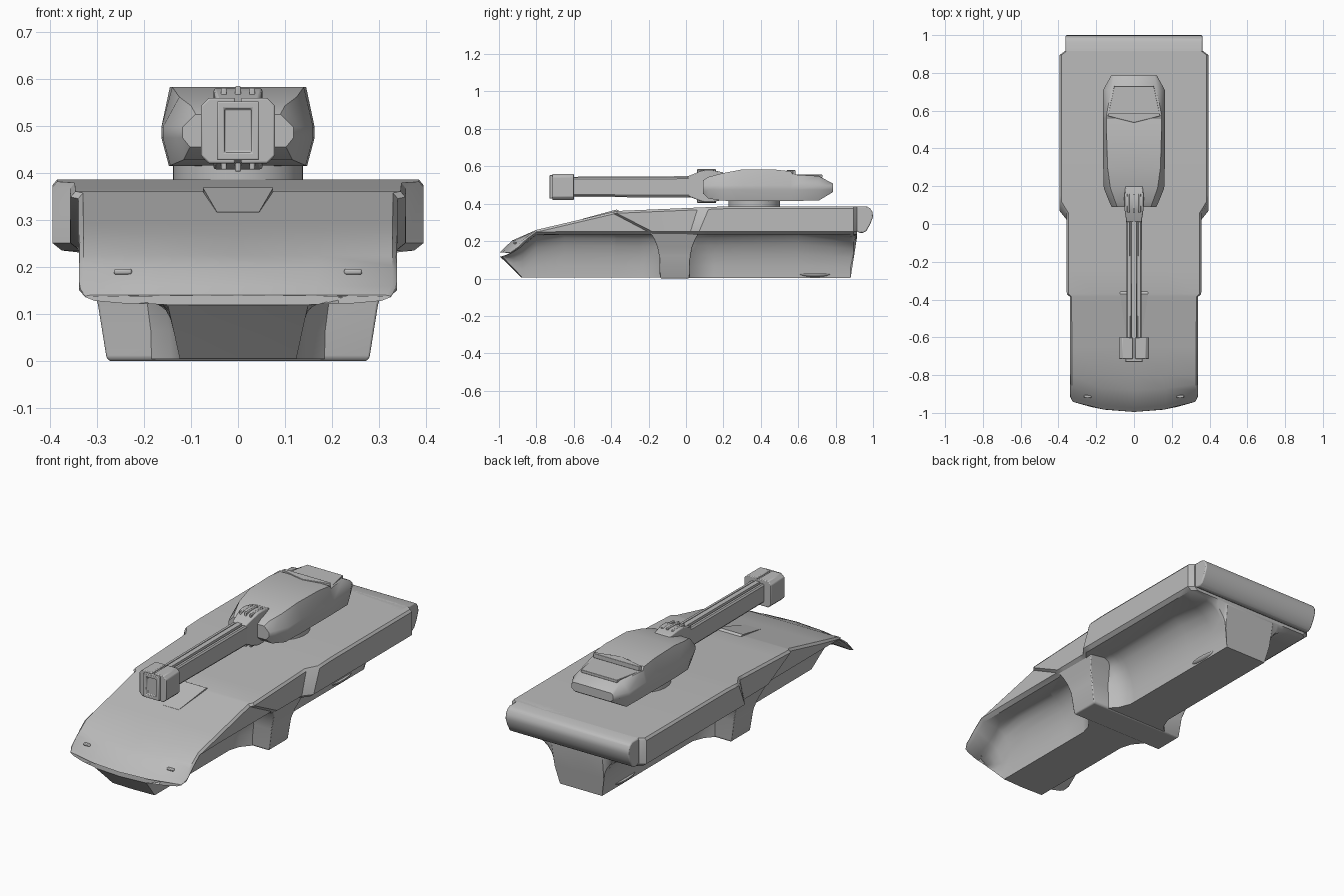
import bpy, bmesh, math

if "Cube" in bpy.data.objects:
    bpy.data.objects.remove(bpy.data.objects["Cube"])

grey = bpy.data.materials.new("armour_grey")
grey.diffuse_color = (0.5, 0.5, 0.5, 1)
grey.use_nodes = True
grey.node_tree.nodes["Principled BSDF"].inputs["Base Color"].default_value = grey.diffuse_color


def finish(name, bm, bevel=0.0, angle=30):
    bmesh.ops.recalc_face_normals(bm, faces=bm.faces)
    me = bpy.data.meshes.new(name)
    bm.to_mesh(me)
    bm.free()
    me.materials.append(grey)
    ob = bpy.data.objects.new(name, me)
    bpy.context.collection.objects.link(ob)
    if bevel:
        mod = ob.modifiers.new("bevel", 'BEVEL')
        mod.width, mod.segments, mod.limit_method = bevel, 2, 'ANGLE'
    bpy.ops.object.select_all(action='DESELECT')
    ob.select_set(True)
    bpy.context.view_layer.objects.active = ob
    bpy.ops.object.shade_smooth_by_angle(angle=math.radians(angle))
    return ob


def loft(name, rings, **kw):
    """Skin closed rings of equal length and cap both ends."""
    bm = bmesh.new()
    rows = [[bm.verts.new(p) for p in r] for r in rings]
    n = len(rows[0])
    for a, b in zip(rows, rows[1:]):
        for i in range(n):
            j = (i + 1) % n
            bm.faces.new((a[i], a[j], b[j], b[i]))
    bm.faces.new(rows[0])
    bm.faces.new(rows[-1])
    return finish(name, bm, **kw)


def mirrored(half):
    """Close a half section whose first and last points lie on the centre."""
    return half + [(-x, y, z) for x, y, z in half[-2:0:-1]]


def rect(w, y0, y1, z0, z1):
    return [(-w, y0, z0), (w, y0, z0), (w, y1, z1), (-w, y1, z1)]


def block(name, x0, x1, y0, y1, z0, z1, **kw):
    rings = [[(x0, y, z0), (x1, y, z0), (x1, y, z1), (x0, y, z1)] for y in (y0, y1)]
    return loft(name, rings, **kw)


def lerp(a, b, t):
    return a + (b - a) * t


def along(keys, y):
    """Piecewise linear value at y, held constant past the ends."""
    if y <= keys[0][0]:
        return keys[0][1]
    for (ya, a), (yb, b) in zip(keys, keys[1:]):
        if y <= yb:
            return lerp(a, b, (y - ya) / (yb - ya))
    return keys[-1][1]


# Hull outlines along its length
deck = [(-0.995, 0.14), (-0.93, 0.203), (-0.8, 0.26), (-0.37, 0.361), (0.22, 0.386)]
keel = [(-0.995, 0.118), (-0.88, 0.005), (0.88, 0.003), (0.915, 0.225)]
ceiling = [(-0.995, 0.122), (-0.88, 0.18), (-0.8, 0.23), (-0.65, 0.25), (-0.1, 0.24), (0.1, 0.25),
           (0.6, 0.26), (0.88, 0.222), (0.915, 0.235)]
skirt = [(-0.995, 0.128), (-0.88, 0.2), (-0.8, 0.235)]
width = [(-0.995, 0.325), (-0.975, 0.338), (-0.385, 0.34), (-0.37, 0.356), (0.06, 0.358),
         (0.12, 0.395), (0.895, 0.394), (0.915, 0.366)]
slant = [(-0.65, 0), (-0.37, 0.19), (-0.1, 0), (0.12, -0.05), (0.22, 0)]


def hull_ring(y):
    """Keel, concave well, skirt and deck at one station."""
    zt, zb, zc, zs, ws = (along(k, y) for k in (deck, keel, ceiling, skirt, width))
    bend = min(1, max(0, (-0.8 - y) / 0.14)) * 0.06
    near = max(0, 1 - max(0, abs(y + 0.06) - 0.08) / 0.11)   # flare beside the cross pillar
    wk = 0.123 + 0.22 * min(zb, 0.12) + 0.06 * near ** 2
    xe = lerp(wk, ws, 0.5)
    well = []
    for k in range(7):
        a = k * math.pi / 12
        well.append((lerp(wk, xe, 1 - math.cos(a)), lerp(zb, zc, math.sin(a))))
    low, high = min(zs + 0.016, zt - 0.004), max(zt - 0.012, zs + 0.01)
    side = [(ws - 0.02, zs), (ws, low), (ws, high)]
    pts = [(0, zb)] + well + side + [(ws - 0.01, zt), (ws * 0.5, zt), (0, zt)]
    return mirrored([(x, y + bend * (x / 0.34) ** 2 + (along(slant, y) if i in (8, 9) else 0), z)
                     for i, (x, z) in enumerate(pts)])


stations = (-0.995, -0.975, -0.93, -0.88, -0.8, -0.65, -0.385, -0.37, -0.25, -0.19, -0.14, 0.02,
            0.06, 0.12, 0.15, 0.22, 0.6, 0.78, 0.88, 0.895, 0.915)
loft("hull", [hull_ring(y) for y in stations], angle=35)

# Cross pillar between the wheel wells: z, half width, half length
pillar = [(0, 0.274, 0.074), (0.008, 0.28, 0.08), (0.12, 0.298, 0.083),
          (0.17, 0.314, 0.094), (0.21, 0.33, 0.11), (0.25, 0.345, 0.133)]
loft("cross_pillar", [[(-w, -0.06 - d, z), (w, -0.06 - d, z), (w, -0.06 + d, z), (-w, -0.06 + d, z)]
                      for z, w, d in pillar], bevel=0.004, angle=40)

# Rounded stern box
stern = [(0.85, 0.386), (0.965, 0.386), (0.985, 0.375), (0.997, 0.355), (1.0, 0.33),
         (0.985, 0.29), (0.965, 0.255), (0.945, 0.243), (0.925, 0.245), (0.85, 0.29)]
loft("stern_box", [[(x, y, z) for y, z in stern] for x in (-0.362, 0.362)], bevel=0.006)

# Driver wedge on the sloping deck, steep at its back edge
loft("driver_wedge", [rect(w, y, y, along(deck, y) - 0.02, along(deck, y) + h)
                      for y, w, h in ((-0.56, 0.045, 0.001), (-0.37, 0.075, 0.008), (-0.35, 0.07, -0.004))])

# Bow slots and keel blisters
for side, s in (("left", -1), ("right", 1)):
    block("bow_slot_" + side, s * 0.245 - 0.019, s * 0.245 + 0.019, -0.922, -0.905, 0.184, 0.196,
          bevel=0.004)
    bm = bmesh.new()
    bmesh.ops.create_uvsphere(bm, u_segments=20, v_segments=10, radius=1)
    for v in bm.verts:
        v.co = (s * 0.12 + v.co.x * 0.02, 0.69 + v.co.y * 0.085, 0.026 + min(v.co.z, 0) * 0.018)
    bmesh.ops.remove_doubles(bm, verts=bm.verts, dist=0.0001)
    finish("keel_blister_" + side, bm)

# Turret ring
bm = bmesh.new()
bmesh.ops.create_cone(bm, cap_ends=True, segments=48, radius1=0.138, radius2=0.138, depth=0.05)
bmesh.ops.translate(bm, verts=bm.verts, vec=(0, 0.365, 0.4))
finish("turret_ring", bm)


def turret_ring(y, zb, wm, zt, wt):
    return mirrored([(x, y, z) for x, z in (
        (0, zb), (wm - 0.016, zb), (wm, 0.475), (wm, 0.498), (wt, zt), (0, zt))])


# Turret: y, bottom z, half width, top z, top half width
turret = [(0.09, 0.455, 0.118, 0.525, 0.09), (0.12, 0.428, 0.132, 0.543, 0.10),
          (0.19, 0.416, 0.16, 0.562, 0.125), (0.30, 0.415, 0.163, 0.583, 0.14),
          (0.47, 0.415, 0.163, 0.583, 0.145), (0.56, 0.415, 0.163, 0.573, 0.146),
          (0.572, 0.415, 0.163, 0.556, 0.147), (0.71, 0.417, 0.163, 0.548, 0.12),
          (0.785, 0.462, 0.122, 0.508, 0.108)]
loft("turret", [turret_ring(*s) for s in turret], angle=42)


def vee_plate(name, wf, yf, dip, wr, yr, z0, z1):
    """Plate with a vee-shaped front edge."""
    pts = [(-wf, yf), (0, yf - dip), (wf, yf), (wr, yr), (-wr, yr)]
    loft(name, [[(x, y, z) for x, y in pts] for z in (z0, z1)], bevel=0.002)


# Raised lip and rear hatch on the turret roof
vee_plate("turret_lip", 0.14, 0.572, 0.035, 0.135, 0.585, 0.555, 0.579)
vee_plate("rear_hatch", 0.135, 0.585, 0.025, 0.105, 0.73, 0.54, 0.555)

# Barrel: slab section with grooves along top and bottom
quarter = [(0.04, 0.0), (0.04, 0.042), (0.034, 0.05), (0.022, 0.05), (0.02, 0.044),
           (0.015, 0.044), (0.013, 0.055), (0.0, 0.055)]
upper = quarter + [(-x, z) for x, z in quarter[-2::-1]]
section = upper + [(x, -z) for x, z in upper[-2:0:-1]]
loft("barrel", [[(x * k, y, 0.49 + z * k) for x, z in section]
                for y, k in ((-0.62, 0.98), (0.12, 1.05))], angle=20)

# Mantlet: y, half width, half height
mantlet = [(0.01, 0.04, 0.053), (0.075, 0.05, 0.079), (0.10, 0.052, 0.086),
           (0.14, 0.052, 0.086), (0.20, 0.045, 0.073)]
loft("mantlet", [rect(w, y, y, 0.494 - h, 0.494 + h) for y, w, h in mantlet], bevel=0.005, angle=25)
for part, x, h in (("left", -0.03, 0.087), ("middle", 0, 0.091), ("right", 0.03, 0.087)):
    block("mantlet_rib_" + part, x - 0.006, x + 0.006, 0.06, 0.16, 0.494 - h, 0.494 + h, bevel=0.003)

# Muzzle brake: two cheeks and a hollow core
cheek = [(0.006, -0.07), (0.062, -0.07), (0.079, -0.053), (0.079, 0.053), (0.062, 0.07), (0.006, 0.07)]
for side, s in (("left", -1), ("right", 1)):
    loft("muzzle_cheek_" + side, [[(s * x, y, 0.49 + z) for x, z in cheek] for y in (-0.715, -0.6)],
         bevel=0.004)
bm = bmesh.new()
bmesh.ops.create_cube(bm, size=1)
for v in bm.verts:
    v.co = (v.co.x * 0.09, -0.665 + v.co.y * 0.13, 0.49 + v.co.z * 0.125)
front = min(bm.faces, key=lambda f: f.calc_center_median().y)
bmesh.ops.inset_individual(bm, faces=[front], thickness=0.022)
bmesh.ops.inset_individual(bm, faces=[front], thickness=0.002)
bmesh.ops.translate(bm, verts=front.verts, vec=(0, 0.012, 0))
finish("muzzle_core", bm, bevel=0.003)
